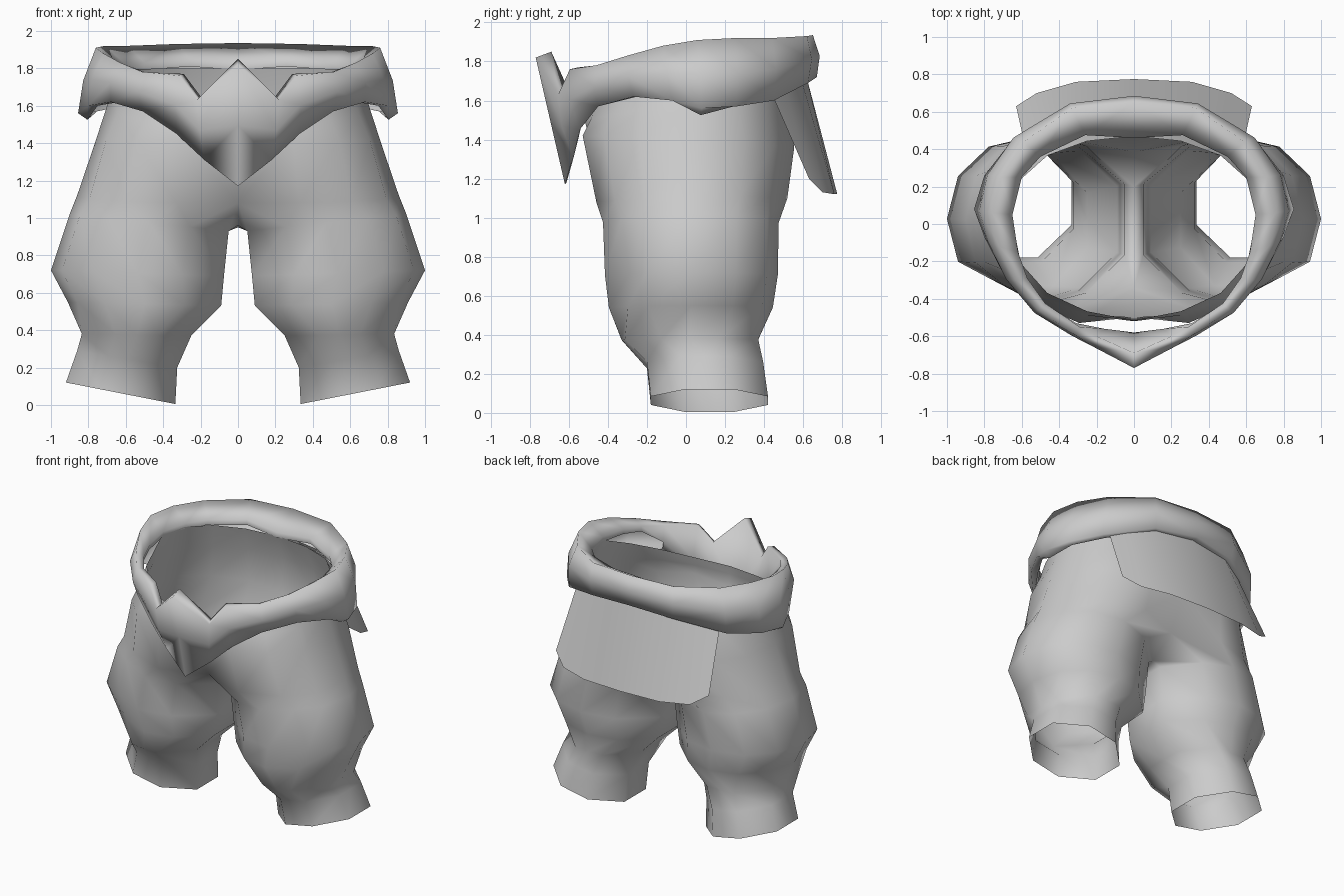
import bpy, bmesh, math

if "Cube" in bpy.data.objects:
    bpy.data.objects.remove(bpy.data.objects["Cube"])

cloth = bpy.data.materials.new("grey cloth")
cloth.diffuse_color = (0.6, 0.6, 0.6, 1)
cloth.use_nodes = True
cloth.node_tree.nodes["Principled BSDF"].inputs["Base Color"].default_value = cloth.diffuse_color


def finish(name, bm, smooth=60):
    """Mirror the half mesh across x and make a smooth shaded object."""
    me = bpy.data.meshes.new(name)
    geo = bm.verts[:] + bm.edges[:] + bm.faces[:]
    bmesh.ops.mirror(bm, geom=geo, axis='X', merge_dist=0.0005)
    bmesh.ops.remove_doubles(bm, verts=bm.verts[:], dist=0.0005)
    bmesh.ops.recalc_face_normals(bm, faces=bm.faces[:])
    bm.to_mesh(me)
    bm.free()
    ob = bpy.data.objects.new(name, me)
    me.materials.append(cloth)
    bpy.context.collection.objects.link(ob)
    bpy.ops.object.select_all(action='DESELECT')
    ob.select_set(True)
    bpy.context.view_layer.objects.active = ob
    bpy.ops.object.shade_smooth_by_angle(angle=math.radians(smooth))
    return ob


def bridge(bm, a, b, closed=False):
    n = len(a)
    for i in range(n if closed else n - 1):
        j = (i + 1) % n
        bm.faces.new((a[i], a[j], b[j], b[i]))


def power(v, p):
    return math.copysign(abs(v) ** p, v)


# Trousers: closed leg rings, then open half rings above the crotch
bm = bmesh.new()
# inner x, outer x, front y, back y, inner z, outer z, octagonal, front outer flattening
LEG = [(.335, .92, -.18, .42, .005, .12, True, 1),
       (.325, .86, -.20, .395, .20, .29, True, 1),
       (.25, .835, -.33, .37, .37, .38, True, .95),
       (.09, .91, -.395, .445, .53, .55, False, .88),
       (.075, 1.0, -.415, .47, .69, .72, False, .82),
       (.05, .90, -.425, .475, .93, 1.02, False, .9)]
rings = []
for x0, x1, y0, y1, z0, z1, octagon, flat in LEG:
    ring = []
    for i in range(12):
        a = math.radians(-120 + 30 * i)
        c, s = power(math.cos(a), .95), power(math.sin(a), .95)
        if octagon or i in (9, 11):
            # flatten towards an eight sided outline
            c = math.copysign(1 if abs(c) > .8 else .38, c) if abs(c) > .1 else 0
            s = math.copysign(1 if abs(s) > .8 else .42, s) if abs(s) > .1 else 0
        if i == 2:
            s *= flat
        ring.append(bm.verts.new(((x0 + x1) / 2 + c * (x1 - x0) / 2,
                                  (y0 + y1) / 2 + s * (y1 - y0) / 2,
                                  z0 + (z1 - z0) * (c + 1) / 2)))
    rings.append(ring)
# outer x, front y, back y, front z, side z, back z, centre dent
HIPS = [(.86, -.46, .52, 1.08, 1.12, 1.10, .74),
        (.765, -.53, .555, 1.42, 1.40, 1.36, .94),
        (.70, -.52, .53, 1.50, 1.60, 1.62, 1),
        (.655, -.50, .47, 1.56, 1.79, 1.80, 1.03)]
hips = []
for x1, y0, y1, zf, zs, zb, dent in HIPS:
    ring = []
    for i in range(9):
        a = math.radians(-90 + 22.5 * i)
        c, s = max(math.cos(a), 0), power(math.sin(a), .8)
        s = max(-1, min(1, s / (.94 if dent < 1 else 1)))
        y = .04 + (s * (y1 - .04) if s > 0 else -s * (y0 - .04))
        zend = zb if s > 0 else zf
        if i in (0, 8):
            c, y = 0, y * (dent if i == 0 else min(dent, 1))
        ring.append(bm.verts.new((x1 * c, y, zs + (zend - zs) * abs(s))))
    hips.append(ring)
crotch = [bm.verts.new((0, y, z)) for y, z in ((.20, .965), (.03, .95), (-.2, .96))]
for a, b in zip(rings, rings[1:] + [hips[0] + crotch]):
    bridge(bm, a, b, True)
for a, b in zip(hips, hips[1:]):
    bridge(bm, a, b)
finish("trousers", bm, 120)

# Waistband: folded band, columns from back centre to the pointed front
# lower edge, upper edge, inner edge, bulge
BAND = [((0, .67, 1.72), (0, .65, 1.935), (0, .46, 1.83), .025),
        ((.33, .625, 1.69), (.33, .62, 1.93), (.26, .475, 1.85), .025),
        ((.65, .45, 1.60), (.59, .44, 1.92), (.50, .36, 1.83), .03),
        ((.80, .26, 1.57), (.71, .25, 1.92), (.60, .25, 1.82), .03),
        ((.855, .08, 1.56), (.76, .06, 1.91), (.65, .05, 1.82), .02),
        ((.80, -.07, 1.60), (.72, -.12, 1.88), (.62, -.15, 1.81), .02),
        ((.68, -.27, 1.62), (.63, -.30, 1.83), (.57, -.29, 1.79), .03),
        ((.51, -.45, 1.57), (.51, -.46, 1.78), (.475, -.425, 1.77), .03),
        ((.33, -.545, 1.45), (.31, -.595, 1.76), (.29, -.55, 1.77), .03),
        ((.18, -.58, 1.31), (.22, -.655, 1.63), (.20, -.60, 1.65), .02),
        ((0, -.62, 1.17), (0, -.77, 1.82), (0, -.69, 1.85), .0)]
# lining behind the front point
LINING = {7: (.49, -.43, 1.64), 8: (.31, -.53, 1.52),
          9: (.16, -.56, 1.42), 10: (0, -.58, 1.30)}
bm = bmesh.new()
cols = []
for k, (lo, up, inn, bulge) in enumerate(BAND):
    r = math.hypot(lo[0], lo[1])
    nx, ny = lo[0] / r, lo[1] / r
    mid = [(p + q) / 2 for p, q in zip(lo, up)]
    mid = (mid[0] + nx * bulge, mid[1] + ny * bulge, mid[2])
    t = .05 if k < 7 else .008
    drop = .035 if k == 4 else 0
    under = (lo[0] - nx * t, lo[1] - ny * t, lo[2] - drop + (.01 if k > 6 else 0))
    lining = LINING.get(k, (inn[0] + nx * .005, inn[1] + ny * .005, inn[2] - .04))
    cols.append([bm.verts.new(p) for p in (under, lo, mid, up, inn, lining)])
for k, (a, b) in enumerate(zip(cols, cols[1:])):
    bridge(bm, a, b, k >= 7)
finish("waistband", bm, 110)

# Rear flap hanging out from under the waistband
FLAP = [((0, .615, 1.73), (0, .775, 1.12)), ((.30, .59, 1.71), (.31, .76, 1.12)),
        ((.48, .51, 1.66), (.52, .70, 1.13)), ((.59, .45, 1.61), (.63, .63, 1.20))]
bm = bmesh.new()
cols = [[bm.verts.new(p) for p in col] for col in FLAP]
for a, b in zip(cols, cols[1:]):
    bridge(bm, a, b)
finish("rear_flap", bm)
